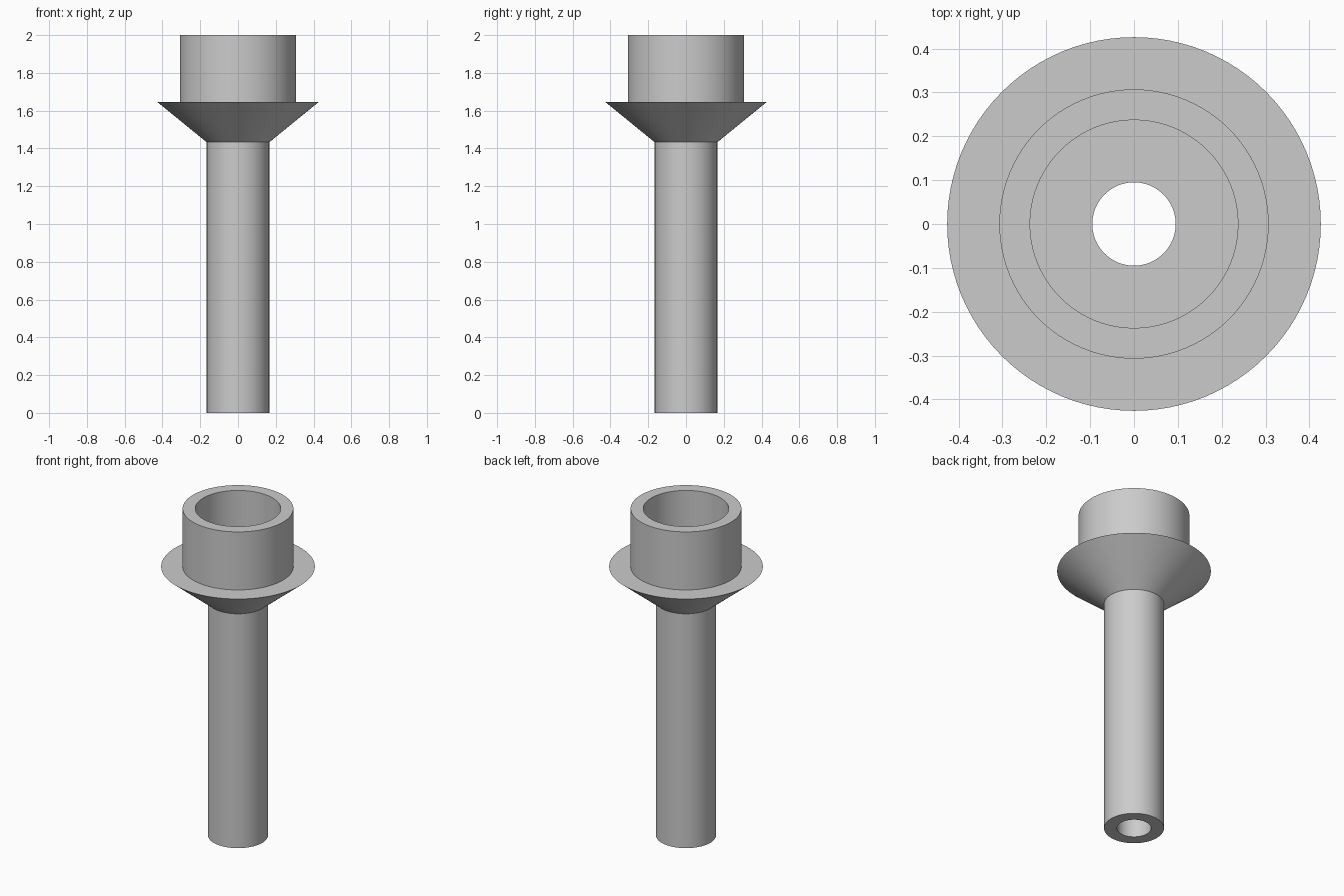
import bpy
import math

SEGMENTS = 96

cube = bpy.data.objects.get("Cube")
if cube:
    bpy.data.objects.remove(cube, do_unlink=True)

# Single plain grey finish
grey = bpy.data.materials.new("light_grey")
grey.use_nodes = True
colour = (0.6, 0.6, 0.6, 1.0)
grey.diffuse_color = colour
grey.node_tree.nodes["Principled BSDF"].inputs["Base Color"].default_value = colour


def lathe(name, profile):
    """Revolve a closed, counter-clockwise (radius, z) profile about z."""
    count = len(profile)
    verts, faces = [], []
    for s in range(SEGMENTS):
        a = math.tau * s / SEGMENTS
        verts += [(r * math.cos(a), r * math.sin(a), z) for r, z in profile]
        here, after = s * count, (s + 1) % SEGMENTS * count
        for i in range(count):
            j = (i + 1) % count
            faces.append((here + i, after + i, after + j, here + j))
    mesh = bpy.data.meshes.new(name)
    mesh.from_pydata(verts, [], faces)
    mesh.materials.append(grey)
    obj = bpy.data.objects.new(name, mesh)
    bpy.context.collection.objects.link(obj)
    bpy.ops.object.select_all(action="DESELECT")
    obj.select_set(True)
    bpy.context.view_layer.objects.active = obj
    bpy.ops.object.shade_smooth_by_angle(angle=math.radians(30))
    return obj


def pipe(name, inner, outer, bottom, top):
    return lathe(name, [(inner, bottom), (outer, bottom), (outer, top), (inner, top)])


STEM_INNER, STEM_OUTER = 0.095, 0.166
FLANGE_BOTTOM, FLANGE_TOP = 1.433, 1.645

# Long hollow stem, running up through the flange
pipe("stem", STEM_INNER, STEM_OUTER, 0.0, FLANGE_TOP)

# Conical flange with a flat top around the stem
lathe("flange", [(STEM_OUTER, FLANGE_BOTTOM), (0.426, FLANGE_TOP), (STEM_OUTER, FLANGE_TOP)])

# Wide open collar on top of the flange
pipe("collar", 0.237, 0.307, FLANGE_TOP, 2.0)
